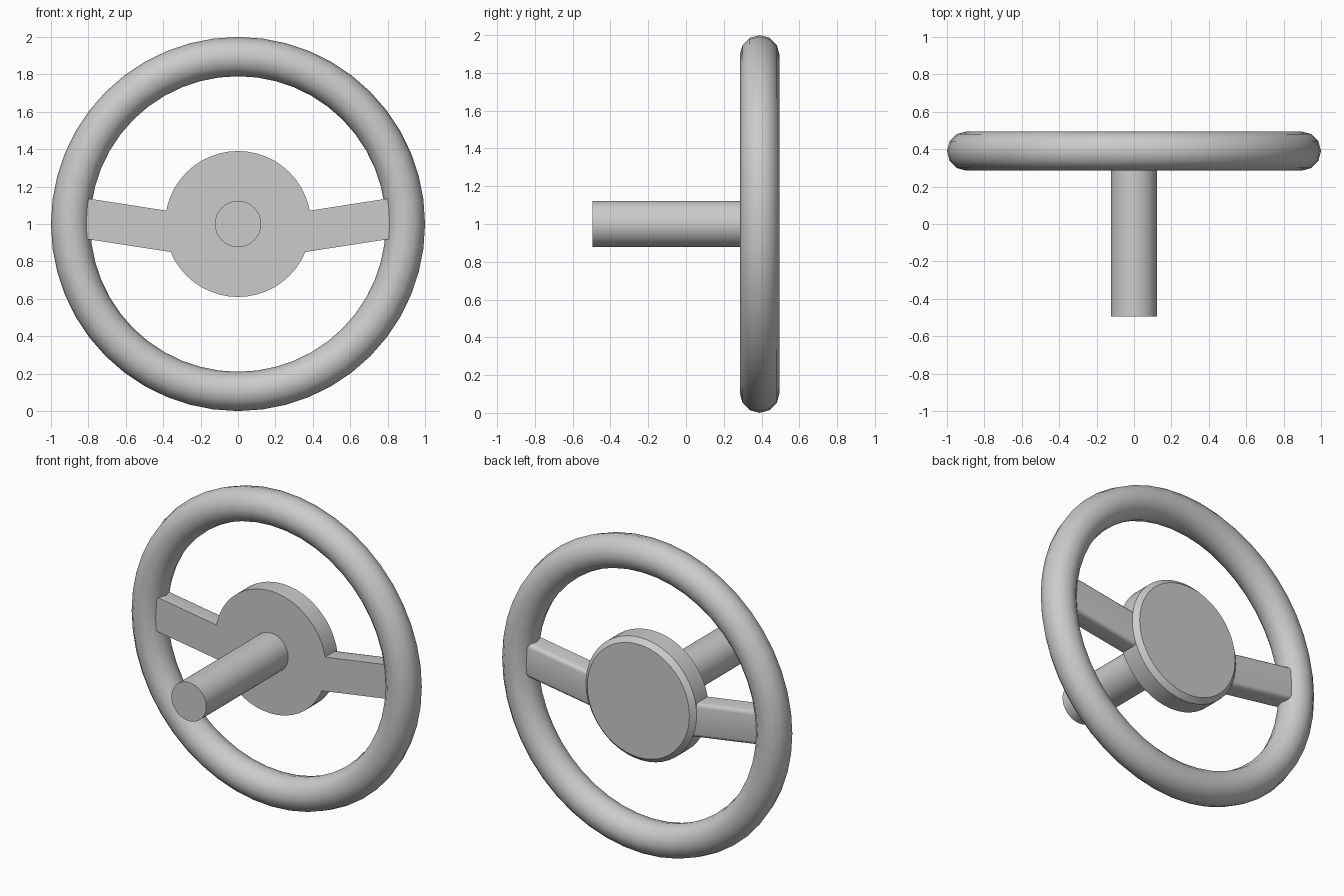
import bpy, bmesh, math
from mathutils import Matrix

cube = bpy.data.objects.get("Cube")
if cube:
    bpy.data.objects.remove(cube, do_unlink=True)

grey = bpy.data.materials.new("light_grey")
grey.use_nodes = True
colour = (0.6, 0.6, 0.6, 1)
grey.diffuse_color = colour
grey.node_tree.nodes["Principled BSDF"].inputs["Base Color"].default_value = colour


def finish(obj, name, angle):
    obj.name = obj.data.name = name
    obj.data.materials.append(grey)
    bpy.ops.object.select_all(action='DESELECT')
    obj.select_set(True)
    bpy.context.view_layer.objects.active = obj
    bpy.ops.object.shade_smooth_by_angle(angle=math.radians(angle))


def cylinder(name, radius, front, back, bevel=0.0):
    """Cylinder along y, with an optional chamfer round its back edge."""
    bpy.ops.mesh.primitive_cylinder_add(
        vertices=48, radius=radius, depth=back - front,
        location=(0, (front + back) / 2, 1), rotation=(math.pi / 2, 0, 0))
    obj = bpy.context.object
    bpy.ops.object.transform_apply(location=True, rotation=True)
    if bevel:
        bm = bmesh.new()
        bm.from_mesh(obj.data)
        edges = [e for e in bm.edges if all(v.co.y > back - 0.001 for v in e.verts)]
        bmesh.ops.bevel(bm, geom=edges, offset=bevel, segments=1, affect='EDGES')
        bm.to_mesh(obj.data)
        bm.free()
    finish(obj, name, 30)


def spoke(name, side):
    """Bar from hub to rim, rising outward, with rounded back edges."""
    bm = bmesh.new()
    bmesh.ops.create_cube(bm, size=1, matrix=Matrix.Diagonal((0.62, 0.12, 0.215, 1)))
    edges = [e for e in bm.edges
             if all(v.co.y > 0 for v in e.verts)
             and abs(e.verts[0].co.x - e.verts[1].co.x) > 0.1]
    bmesh.ops.bevel(bm, geom=edges, offset=0.025, segments=3, profile=0.5, affect='EDGES')
    place = Matrix.Translation((side * 0.56, 0.39, 0.99)) @ Matrix.Rotation(-side * math.radians(8.8), 4, 'Y')
    bm.transform(place)
    mesh = bpy.data.meshes.new(name)
    bm.to_mesh(mesh)
    bm.free()
    obj = bpy.data.objects.new(name, mesh)
    bpy.context.collection.objects.link(obj)
    finish(obj, name, 35)


# Rim
bpy.ops.mesh.primitive_torus_add(
    major_segments=48, minor_segments=12, major_radius=0.895, minor_radius=0.105,
    location=(0, 0.39, 1), rotation=(math.pi / 2, 0, 0))
rim = bpy.context.object
bpy.ops.object.transform_apply(location=True, rotation=True)
finish(rim, "rim", 31)

# Hub and steering shaft
cylinder("hub", 0.39, 0.33, 0.48, bevel=0.03)
cylinder("shaft", 0.123, -0.495, 0.36)

# Spokes
for label, side in (("left", 1), ("right", -1)):
    spoke(label + "_spoke", side)
